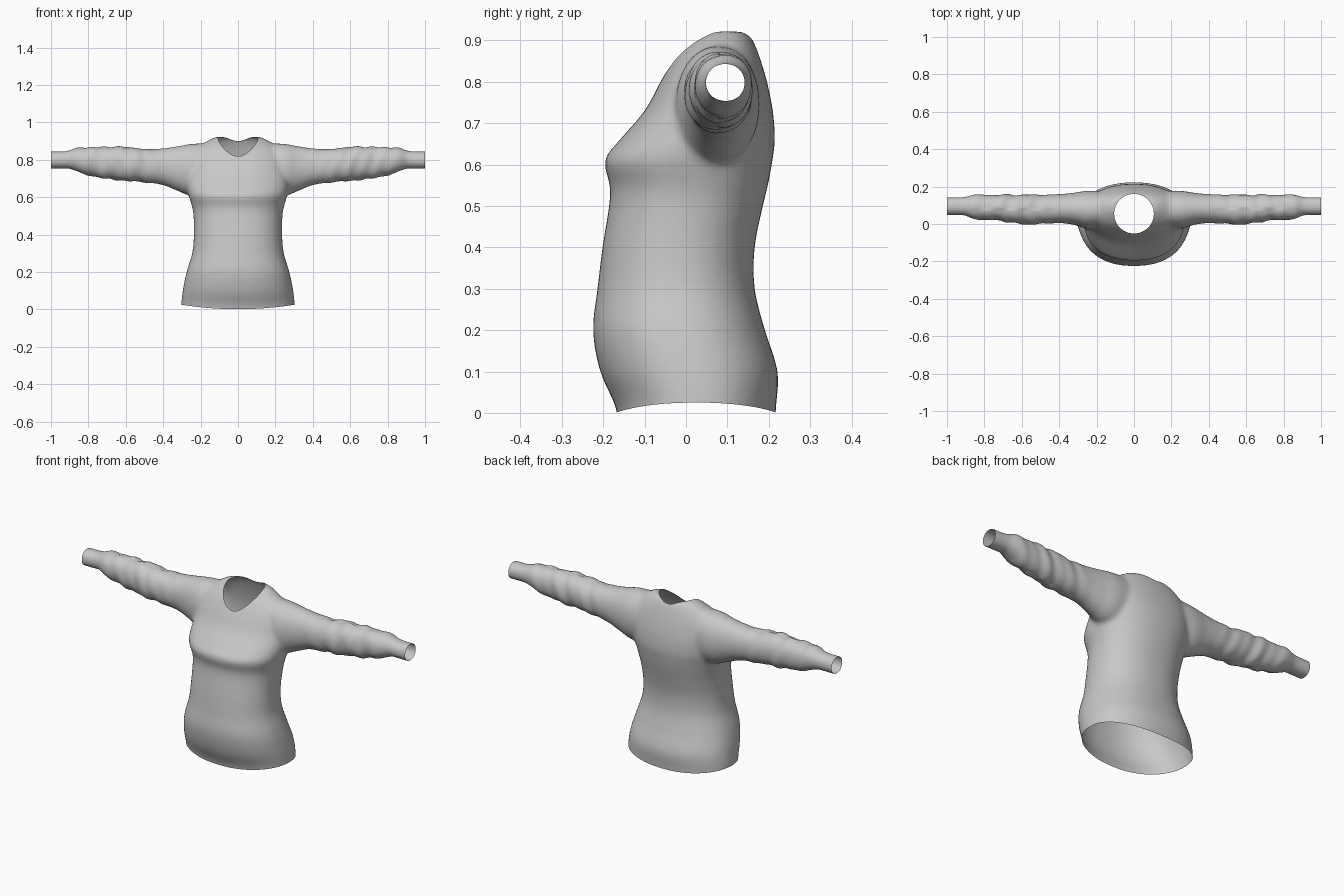
import bpy, bmesh, math
from mathutils import Vector

if "Cube" in bpy.data.objects:
    bpy.data.objects.remove(bpy.data.objects["Cube"])

# Torso rings: z, half width, front y, back y
TORSO = [(-.07, .303, -.165, .215), (.01, .303, -.168, .217), (.1, .294, -.207, .222),
         (.2, .275, -.225, .191), (.3, .245, -.214, .166), (.4, .236, -.202, .166),
         (.5, .238, -.186, .186), (.55, .246, -.184, .198), (.61, .264, -.197, .209),
         (.66, .272, -.16, .215), (.73, .27, -.1, .21), (.8, .255, -.062, .196),
         (.86, .22, -.025, .178), (.9, .165, .015, .162), (.922, .12, .05, .145)]
# Sleeve rings: x, front y, back y, bottom z, top z
SLEEVE = [(.1, .0, .17, .62, .89), (.24, -.025, .178, .605, .886), (.32, -.005, .167, .632, .873),
          (.4, .005, .16, .664, .861), (.5, .0, .157, .679, .857), (.6, -.002, .157, .688, .869),
          (.7, .015, .157, .698, .869), (.8, .022, .157, .716, .867), (.865, .026, .157, .738, .864),
          (.9, .045, .146, .752, .852), (.94, .047, .143, .752, .845), (1.06, .047, .143, .752, .845)]
SIDES = 48
NECK = (0.0, .055, .106, .106)   # centre x, centre y, radius x, radius y


def refine(rows, n=4):
    """Catmull-Rom interpolation between profile rows."""
    out = []
    for i in range(len(rows) - 1):
        a, b = rows[max(i - 1, 0)], rows[i]
        c, d = rows[i + 1], rows[min(i + 2, len(rows) - 1)]
        for k in range(n):
            t = k / n
            out.append([.5 * (2 * q + (r - p) * t + (2 * p - 5 * q + 4 * r - s) * t * t
                              + (3 * q - p - 3 * r + s) * t ** 3) for p, q, r, s in zip(a, b, c, d)])
    return out + [list(rows[-1])]


def oval(k, power):
    a = 2 * math.pi * k / SIDES
    c, s = math.cos(a), math.sin(a)
    return (math.copysign(abs(c) ** (2 / power), c), math.copysign(abs(s) ** (2 / power), s))


def loft(bm, rings):
    """Closed solid through a list of rings."""
    vs = [[bm.verts.new(p) for p in ring] for ring in rings]
    faces = [bm.faces.new(vs[0]), bm.faces.new(vs[-1])]
    for a, b in zip(vs, vs[1:]):
        for k in range(SIDES):
            j = (k + 1) % SIDES
            faces.append(bm.faces.new((a[k], a[j], b[j], b[k])))
    bmesh.ops.recalc_face_normals(bm, faces=faces)


def make_object(name, bm):
    me = bpy.data.meshes.new(name)
    bm.to_mesh(me)
    bm.free()
    ob = bpy.data.objects.new(name, me)
    bpy.context.collection.objects.link(ob)
    return ob


# Solid blank: body and two mirrored sleeves
bm = bmesh.new()
rings = []
for z, w, f, b in refine(TORSO):
    rings.append([(w * c, (f + b) / 2 + (b - f) / 2 * s, z)
                  for c, s in (oval(k, 2.25) for k in range(SIDES))])
loft(bm, rings)
for side in (-1, 1):
    rings = []
    for x, f, b, lo, hi in refine(SLEEVE):
        rings.append([(side * x, (f + b) / 2 + (b - f) / 2 * c, (lo + hi) / 2 + (hi - lo) / 2 * s)
                      for c, s in (oval(k, 2.1) for k in range(SIDES))])
    loft(bm, rings)
sweater = make_object("sweater", bm)

# Neck opening cutter
bm = bmesh.new()
cx, cy, rx, ry = NECK
loft(bm, [[(cx + rx * c, cy + ry * s, z) for c, s in (oval(k, 2) for k in range(SIDES))]
          for z in (.72, 1.1)])
cutter = make_object("neck_cutter", bm)
cutter.hide_render = True

# Fuse, soften the seams, cut the neck
bpy.context.view_layer.objects.active = sweater
sweater.select_set(True)
m = sweater.modifiers.new("fuse", 'REMESH')
m.mode, m.voxel_size = 'VOXEL', .01
m = sweater.modifiers.new("soften", 'SMOOTH')
m.factor, m.iterations = .5, 12
m = sweater.modifiers.new("neck", 'BOOLEAN')
m.operation, m.solver, m.object = 'DIFFERENCE', 'EXACT', cutter
for name in ("fuse", "soften", "neck"):
    bpy.ops.object.modifier_apply(modifier=name)
bpy.data.objects.remove(cutter)

# Open the shell at neck, cuffs and hem
bm = bmesh.new()
bm.from_mesh(sweater.data)
inner = []
for f in bm.faces:
    p = f.calc_center_median()
    if p.z > .7 and math.hypot((p.x - cx) / rx, (p.y - cy) / ry) < 1.0005:
        inner.append(f)
bmesh.ops.delete(bm, geom=inner, context='FACES')
for co, no in (((1, 0, 0), (1, 0, 0)), ((-1, 0, 0), (-1, 0, 0)), ((0, 0, .004), (0, 0, -1))):
    bmesh.ops.bisect_plane(bm, geom=bm.verts[:] + bm.edges[:] + bm.faces[:], dist=1e-5,
                           plane_co=co, plane_no=no, clear_outer=True)

# Curved hem and soft sleeve folds
bm.normal_update()
for v in bm.verts:
    x, y, z = v.co
    if z < .2:
        v.co.z += (.024 * min(1, (x / .3) ** 2) - .003) * (1 - z / .2)
    ax = abs(x)
    if .38 < ax < .93:
        fade = math.sin(math.pi * (ax - .38) / .55)
        fold = math.sin(48 * ax + 22 * (z - .78) * (1 if y < .08 else -1)) * .6 + math.sin(83 * ax - 30 * z) * .4
        v.co += v.normal * (.005 * fade * fold)
bm.to_mesh(sweater.data)
bm.free()

# Single grey cloth
mat = bpy.data.materials.new("grey_cloth")
mat.diffuse_color = (.58, .58, .58, 1)
mat.use_nodes = True
mat.node_tree.nodes["Principled BSDF"].inputs["Base Color"].default_value = mat.diffuse_color
sweater.data.materials.clear()
sweater.data.materials.append(mat)
for p in sweater.data.polygons:
    p.material_index = 0
bpy.ops.object.shade_smooth_by_angle(angle=math.radians(50))
